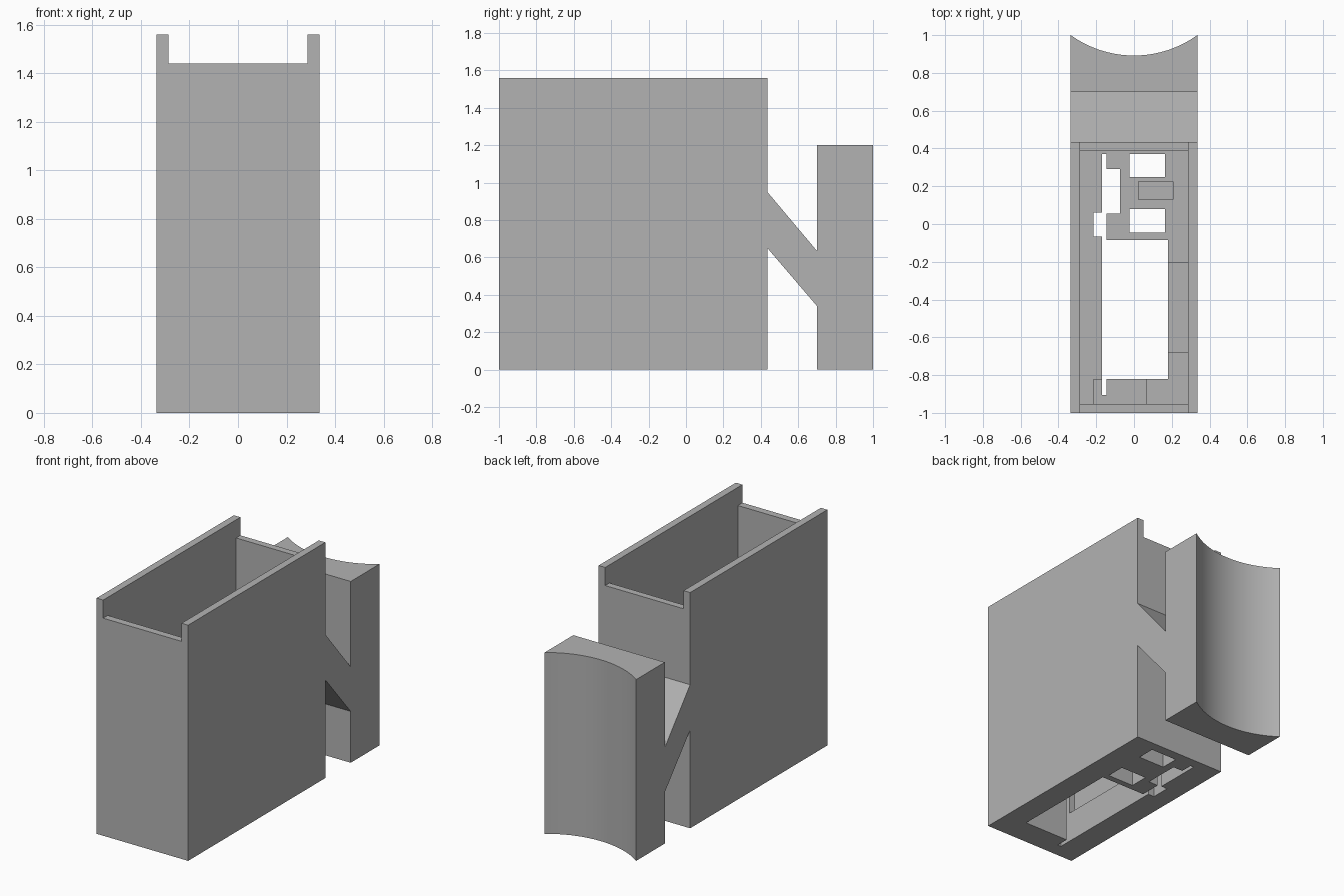
import bpy
import bmesh
import math

cube = bpy.data.objects.get("Cube")
if cube:
    bpy.data.objects.remove(cube, do_unlink=True)

grey = bpy.data.materials.new("plain_grey")
grey.use_nodes = True
colour = (0.45, 0.45, 0.45, 1)
grey.diffuse_color = colour
grey.node_tree.nodes["Principled BSDF"].inputs["Base Color"].default_value = colour


def prism(name, points, axis, low, high):
    """Extrude a 2D outline along x (points are y, z) or z (points are x, y)."""
    bm = bmesh.new()
    place = (lambda p: (low, *p)) if axis == "x" else (lambda p: (*p, low))
    face = bm.faces.new([bm.verts.new(place(p)) for p in points])
    new = bmesh.ops.extrude_face_region(bm, geom=[face])["geom"]
    moved = [v for v in new if isinstance(v, bmesh.types.BMVert)]
    step = high - low
    bmesh.ops.translate(bm, verts=moved, vec=(step, 0, 0) if axis == "x" else (0, 0, step))
    bmesh.ops.recalc_face_normals(bm, faces=bm.faces)
    mesh = bpy.data.meshes.new(name)
    bm.to_mesh(mesh)
    bm.free()
    mesh.materials.append(grey)
    obj = bpy.data.objects.new(name, mesh)
    bpy.context.collection.objects.link(obj)
    return obj


def box(name, x0, x1, y0, y1, z0, z1):
    return prism(name, [(x0, y0), (x1, y0), (x1, y1), (x0, y1)], "z", z0, z1)


def combine(target, tool, operation):
    """Apply a boolean and remove the tool object."""
    mod = target.modifiers.new(operation.lower(), "BOOLEAN")
    mod.operation = operation
    mod.solver = "EXACT"
    mod.object = tool
    bpy.ops.object.select_all(action="DESELECT")
    bpy.context.view_layer.objects.active = target
    target.select_set(True)
    bpy.ops.object.modifier_apply(modifier=mod.name)
    bpy.data.objects.remove(tool, do_unlink=True)


W = 0.335        # half width
BACK = 0.435     # rear of the case
FLOOR = 0.2      # floor thickness

# Open case with lower front and rear rims
case = box("case", -W, W, -1, BACK, 0, 1.56)
combine(case, box("cavity", -0.287, 0.287, -0.952, 0.39, FLOOR, 1.8), "DIFFERENCE")
combine(case, box("rim_cut", -0.287, 0.287, -1.2, 0.6, 1.44, 1.8), "DIFFERENCE")

# Supports rising from the floor
supports = [
    (-0.215, 0.07, -0.97, -0.82, 0.5),
    (0.15, 0.3, -0.68, -0.205, 0.3),
    (0.02, 0.21, 0.13, 0.225, 0.25),
]
for x0, x1, y0, y1, top in supports:
    combine(case, box("support", x0, x1, y0, y1, 0.1, top), "UNION")

# Openings through the floor
openings = [
    (-0.16, 0.18, -0.82, -0.085),
    (-0.17, -0.145, -0.905, 0.37),
    (-0.215, -0.15, -0.065, 0.06),
    (-0.15, -0.075, 0.055, 0.29),
    (-0.025, 0.165, -0.045, 0.08),
    (-0.025, 0.165, 0.25, 0.37),
]
for x0, x1, y0, y1 in openings:
    combine(case, box("opening", x0, x1, y0, y1, -0.1, 1.2), "DIFFERENCE")

# Slanted arm joining the case to the rear block
prism("slanted_arm", [(BACK, 0.65), (0.7, 0.34), (0.7, 0.635), (BACK, 0.95)], "x", -W, W)

# Rear block with a concave back
sag = 0.108
radius = (W * W + sag * sag) / (2 * sag)
half = math.asin(W / radius)
steps = 32
arc = []
for i in range(steps + 1):
    a = half - 2 * half * i / steps
    arc.append((radius * math.sin(a), 1 - sag + radius * (1 - math.cos(a))))
block = prism("concave_block", [(-W, 0.7), (W, 0.7)] + arc, "z", 0, 1.2)
bpy.ops.object.select_all(action="DESELECT")
bpy.context.view_layer.objects.active = block
block.select_set(True)
bpy.ops.object.shade_smooth_by_angle(angle=math.radians(20))
